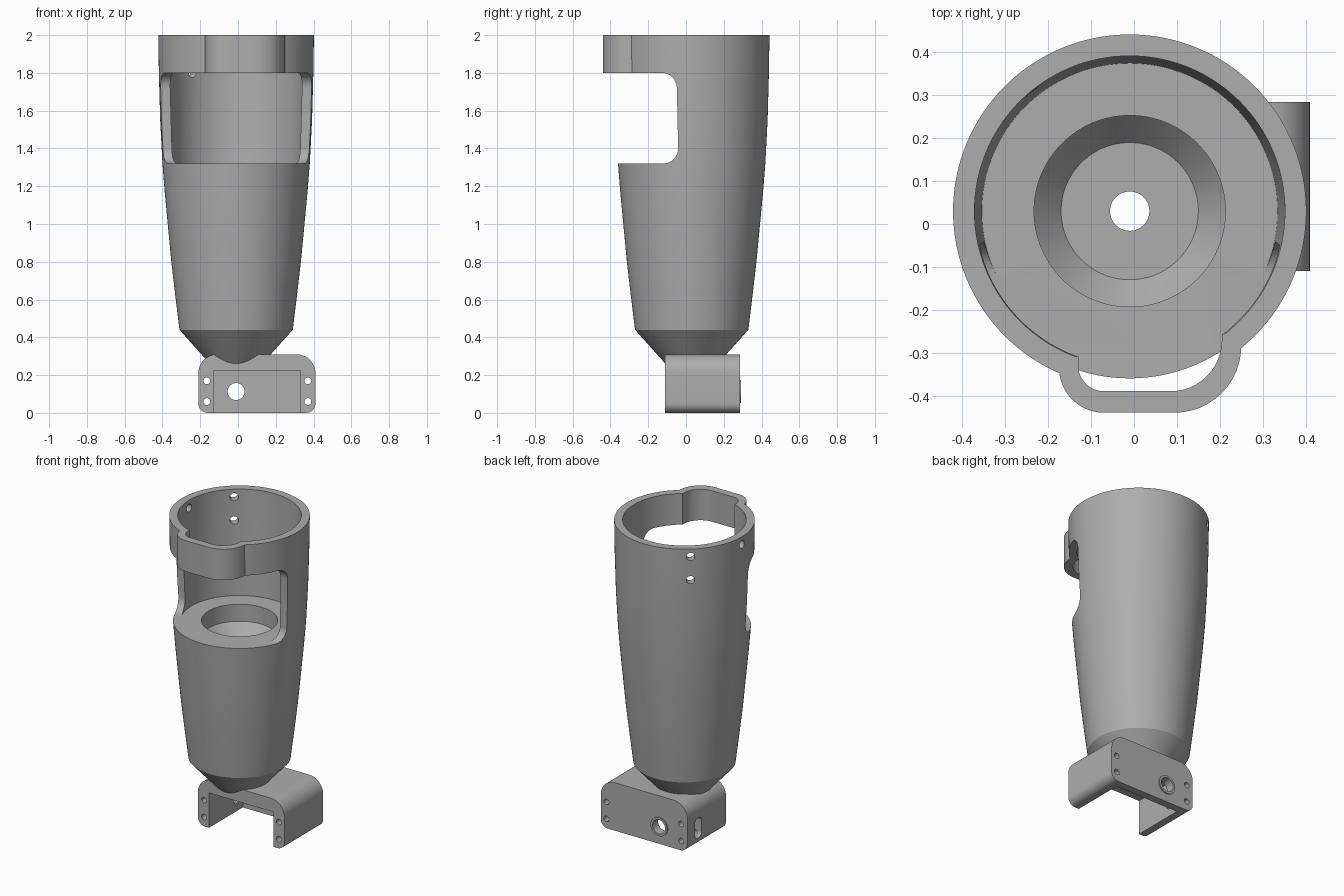
import bpy, bmesh, math
from mathutils import Vector, Matrix

if "Cube" in bpy.data.objects:
    bpy.data.objects.remove(bpy.data.objects["Cube"], do_unlink=True)

AX, AY = -0.01, 0.03          # axis of the tube

grey = bpy.data.materials.new("plain_grey")
grey.use_nodes = True
grey.diffuse_color = (0.42, 0.42, 0.42, 1)
grey.node_tree.nodes["Principled BSDF"].inputs["Base Color"].default_value = (0.42, 0.42, 0.42, 1)


def to_object(name, bm):
    bmesh.ops.recalc_face_normals(bm, faces=bm.faces)
    mesh = bpy.data.meshes.new(name)
    bm.to_mesh(mesh)
    bm.free()
    mesh.materials.append(grey)
    obj = bpy.data.objects.new(name, mesh)
    bpy.context.scene.collection.objects.link(obj)
    return obj


def rounded(corners, steps=12):
    """Outline from (u, v, radius) corners, with filleted corners."""
    out = []
    for i, (u, v, r) in enumerate(corners):
        p = Vector((u, v))
        if r == 0:
            out.append(p)
            continue
        a = (Vector(corners[i - 1][:2]) - p).normalized()
        b = (Vector(corners[(i + 1) % len(corners)][:2]) - p).normalized()
        half = a.angle(b) / 2
        mid = p + (a + b).normalized() * (r / math.sin(half))
        start = p + a * (r / math.tan(half)) - mid
        end = p + b * (r / math.tan(half)) - mid
        sweep = start.angle_signed(end)
        for k in range(steps + 1):
            out.append(mid + Matrix.Rotation(-sweep * k / steps, 2) @ start)
    return out


def prism(name, corners, axis, lo, hi):
    """Extrude a filleted outline along an axis."""
    place = {"x": lambda p, t: (t, p.x, p.y),
             "y": lambda p, t: (p.x, t, p.y),
             "z": lambda p, t: (p.x, p.y, t)}[axis]
    pts = rounded(corners)
    bm = bmesh.new()
    low = [bm.verts.new(place(p, lo)) for p in pts]
    high = [bm.verts.new(place(p, hi)) for p in pts]
    bm.faces.new(low)
    bm.faces.new(high)
    for i in range(len(pts)):
        bm.faces.new((low[i - 1], low[i], high[i], high[i - 1]))
    return to_object(name, bm)


def rod(name, start, end, radius, segments=32):
    start, end = Vector(start), Vector(end)
    turn = (end - start).to_track_quat("Z", "Y").to_matrix().to_4x4()
    bm = bmesh.new()
    bmesh.ops.create_cone(bm, cap_ends=True, segments=segments, radius1=radius, radius2=radius,
                          depth=(end - start).length,
                          matrix=Matrix.Translation((start + end) / 2) @ turn)
    return to_object(name, bm)


def lathe(name, profile, segments=128):
    """Revolve (radius, z) points that start and end on the axis."""
    bm = bmesh.new()
    rings = []
    for r, z in profile:
        if r == 0:
            rings.append([bm.verts.new((AX, AY, z))] * segments)
        else:
            rings.append([bm.verts.new((AX + r * math.cos(math.tau * k / segments),
                                        AY + r * math.sin(math.tau * k / segments), z))
                          for k in range(segments)])
    for a, b in zip(rings, rings[1:]):
        for k in range(segments):
            quad = [a[k - 1], a[k], b[k], b[k - 1]]
            bm.faces.new(list(dict.fromkeys(quad)))
    return to_object(name, bm)


def combine(target, tool, operation="DIFFERENCE"):
    mod = target.modifiers.new(tool.name, "BOOLEAN")
    mod.operation, mod.solver, mod.object = operation, "EXACT", tool
    bpy.context.view_layer.objects.active = target
    bpy.ops.object.modifier_apply(modifier=mod.name)
    bpy.data.objects.remove(tool, do_unlink=True)


# Tube: pointed foot, swelling wall, open top, shelf and recessed seat
holder = lathe("tube_holder", [
    (0, 0.25), (0.13, 0.25), (0.30, 0.44), (0.322, 0.62), (0.343, 0.8), (0.362, 1.0),
    (0.378, 1.17), (0.39, 1.32), (0.402, 1.55), (0.409, 1.8), (0.412, 2.0),
    (0.362, 2.0), (0.36, 1.8), (0.345, 1.32),
    (0.223, 1.32), (0.223, 1.21), (0.16, 1.14), (0, 1.14)])

# Channel bulge on the front of the collar
combine(holder, prism("collar_bulge", [
    (-0.175, -0.315, 0), (-0.175, -0.44, 0.105), (0.25, -0.44, 0.155), (0.25, -0.25, 0)],
    "z", 1.75, 2.0), "UNION")
combine(holder, prism("bulge_channel", [
    (-0.13, -0.2, 0), (-0.13, -0.39, 0.06), (0.205, -0.39, 0.12), (0.205, -0.2, 0)],
    "z", 1.7, 2.1))

# Wide front window
combine(holder, prism("window", [
    (-0.7, 1.3199, 0), (-0.04, 1.3199, 0.08), (-0.05, 1.8, 0.08), (-0.7, 1.8, 0)],
    "x", -0.7, 0.7))

# Screw holes in the collar
for angle, z in ((130, 1.95), (130, 1.8), (180, 1.95)):
    d = Vector((math.cos(math.radians(angle)), math.sin(math.radians(angle)), 0))
    base = Vector((AX, AY, z))
    combine(holder, rod("screw_hole", base + d * 0.28, base + d * 0.5, 0.025))

# Bracket: rounded block, open pocket and raised ring at the back
bracket = prism("bracket", [
    (-0.21, 0, 0.05), (0.41, 0, 0.05), (0.41, 0.31, 0.1), (-0.21, 0.31, 0.1)],
    "y", -0.11, 0.285)
combine(bracket, prism("pocket", [
    (-0.13, -0.1, 0), (0.33, -0.1, 0), (0.33, 0.225, 0), (-0.13, 0.225, 0)],
    "y", -0.3, 0.235))
combine(bracket, rod("back_ring", (AX, 0.26, 0.113), (AX, 0.292, 0.113), 0.06), "UNION")
combine(bracket, rod("back_hole", (AX, 0.15, 0.113), (AX, 0.4, 0.113), 0.045))
for x in (-0.165, 0.37):
    for z in (0.06, 0.17):
        combine(bracket, rod("bolt_hole", (x, -0.3, z), (x, 0.4, z), 0.018, 24))
combine(bracket, prism("side_slot", [
    (0.14, 0.05, 0.03), (0.21, 0.05, 0.03), (0.21, 0.18, 0.03), (0.14, 0.18, 0.03)],
    "x", -0.3, -0.1))

# Join the parts and drill the centre passage
combine(holder, bracket, "UNION")
combine(holder, rod("centre_passage", (AX, AY, 0.1), (AX, AY, 1.25), 0.046))

bpy.ops.object.select_all(action="DESELECT")
holder.select_set(True)
bpy.context.view_layer.objects.active = holder
bpy.ops.object.shade_smooth_by_angle(angle=math.radians(30))
